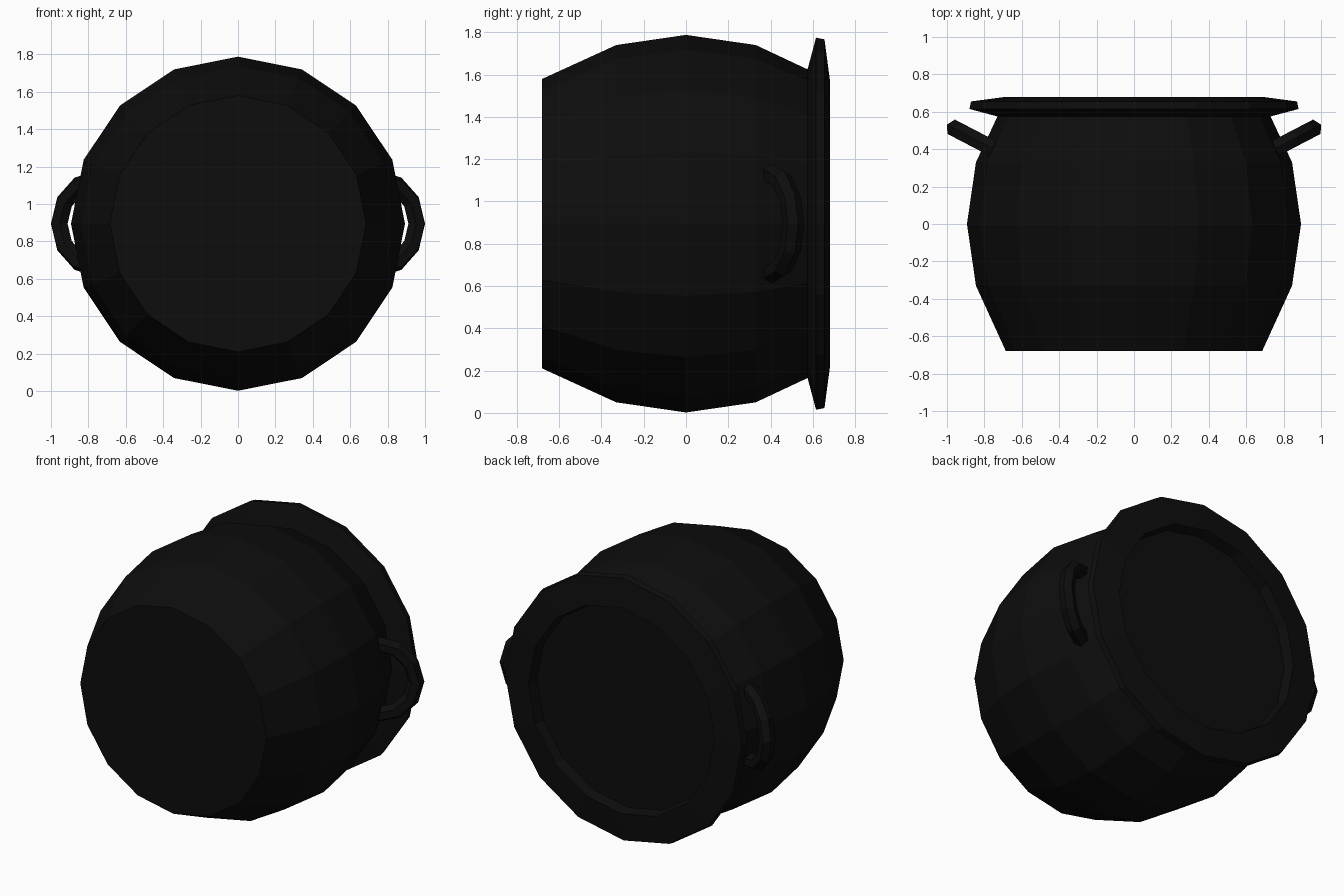
import bpy, bmesh
from math import cos, sin, pi, radians
from mathutils import Vector

cube = bpy.data.objects.get("Cube")
if cube:
    bpy.data.objects.remove(cube)

SIDES = 16
CENTRE_Z = 0.895

# Material
iron = bpy.data.materials.new("black iron")
iron.use_nodes = True
colour = (0.004, 0.004, 0.004, 1)
iron.diffuse_color = colour
iron.node_tree.nodes["Principled BSDF"].inputs["Base Color"].default_value = colour


def make_object(name, rings, close_ends=True):
    """Bridge successive rings of points into a flat-shaded mesh."""
    bm = bmesh.new()
    loops = [[bm.verts.new(p) for p in ring] for ring in rings]
    for a, b in zip(loops, loops[1:]):
        for i in range(len(a)):
            j = (i + 1) % len(a)
            bm.faces.new((a[i], a[j], b[j], b[i]))
    if close_ends:
        bm.faces.new(loops[0])
        bm.faces.new(loops[-1])
    bmesh.ops.recalc_face_normals(bm, faces=bm.faces)
    mesh = bpy.data.meshes.new(name)
    bm.to_mesh(mesh)
    bm.free()
    mesh.materials.append(iron)
    obj = bpy.data.objects.new(name, mesh)
    bpy.context.collection.objects.link(obj)
    return obj


def ring(radius, y):
    """Circle of points around the pot's horizontal axis."""
    return [(radius * sin(2 * pi * i / SIDES), y,
             CENTRE_Z + radius * cos(2 * pi * i / SIDES)) for i in range(SIDES)]


# Pot lying on its side: base, belly, neck, flared lip, shallow recess
profile = [(0.685, -0.68), (0.845, -0.33), (0.893, 0), (0.845, 0.33),
           (0.73, 0.575), (0.88, 0.615), (0.872, 0.655), (0.685, 0.68),
           (0.67, 0.61)]
make_object("pot", [ring(r, y) for r, y in profile])

# Handles: hexagonal tubes bent in a half circle, tilted towards the lip
tilt = radians(27.5)
up = Vector((0, 0, 1))
for side, name in ((1, "left_handle"), (-1, "right_handle")):
    out = Vector((side * cos(tilt), sin(tilt), 0))
    across = Vector((-side * sin(tilt), cos(tilt), 0))
    root = Vector((side * 0.747, 0.4, CENTRE_Z))
    rings = []
    for step in range(7):
        a = radians(-90 + 30 * step)
        radial = out * cos(a) + up * sin(a)
        centre = root + radial * 0.235
        rings.append([centre + 0.05 * (radial * cos(k * pi / 3) + across * sin(k * pi / 3))
                      for k in range(6)])
    make_object(name, rings)
